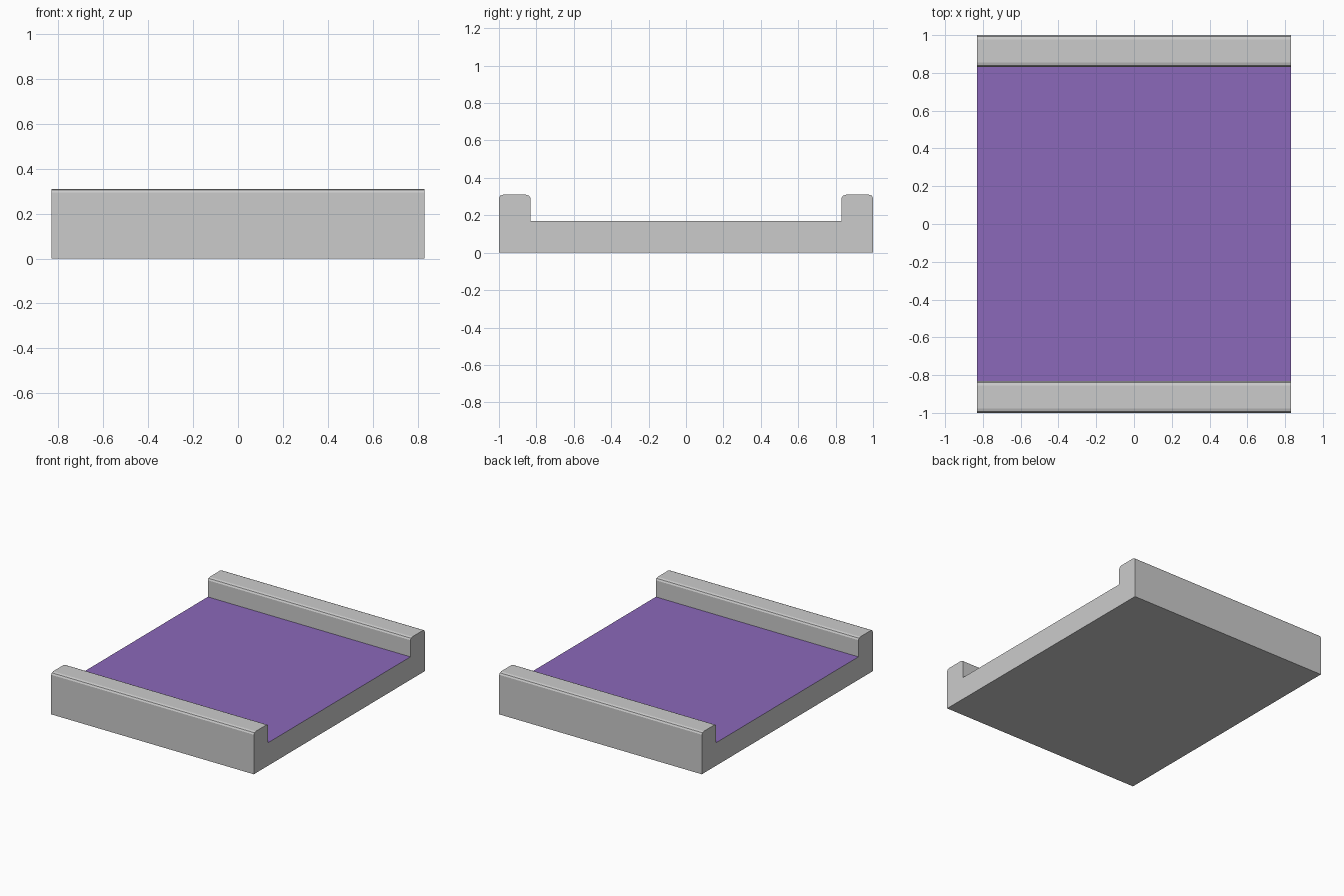
import bpy, bmesh

if "Cube" in bpy.data.objects:
    bpy.data.objects.remove(bpy.data.objects["Cube"])

HALF_X = 0.83      # half length along x
EDGE, KERB = 1.0, 0.832   # outer and inner y of the kerbs
FLOOR, TOP = 0.17, 0.31   # road height, kerb height
RX, RZ = 0.023, 0.017     # rounded kerb edge size


def sweep(name, profile, closed_ends):
    """Extrude a y-z profile along x."""
    bm = bmesh.new()
    a = [bm.verts.new((-HALF_X, y, z)) for y, z in profile]
    b = [bm.verts.new((HALF_X, y, z)) for y, z in profile]
    n = len(profile)
    for i in range(n if closed_ends else n - 1):
        # the floor strip of the body is left open for the coloured surface
        if closed_ends and profile[i][1] == profile[(i + 1) % n][1] == FLOOR:
            continue
        j = (i + 1) % n
        bm.faces.new((a[i], a[j], b[j], b[i]))
    if closed_ends:
        bm.faces.new(a[::-1])
        bm.faces.new(b)
    bm.normal_update()
    mesh = bpy.data.meshes.new(name)
    bm.to_mesh(mesh)
    bm.free()
    obj = bpy.data.objects.new(name, mesh)
    bpy.context.collection.objects.link(obj)
    return obj


# Half cross-section of the body, mirrored across y = 0
half = [(EDGE, 0), (EDGE, TOP - RZ), (EDGE - RX * 0.3, TOP - RZ * 0.3),
        (EDGE - RX, TOP), (KERB + RX, TOP), (KERB + RX * 0.3, TOP - RZ * 0.3),
        (KERB, TOP - RZ), (KERB, FLOOR)]
profile = half + [(-y, z) for y, z in reversed(half)]
body = sweep("base_with_kerbs", profile, True)

# Coloured floor between the kerbs
floor = sweep("floor_surface", [(KERB, FLOOR), (-KERB, FLOOR)], False)
purple = bpy.data.materials.new("purple")
purple.diffuse_color = (0.26, 0.14, 0.49, 1)
purple.use_nodes = True
purple.node_tree.nodes["Principled BSDF"].inputs["Base Color"].default_value = purple.diffuse_color
floor.data.materials.append(purple)
